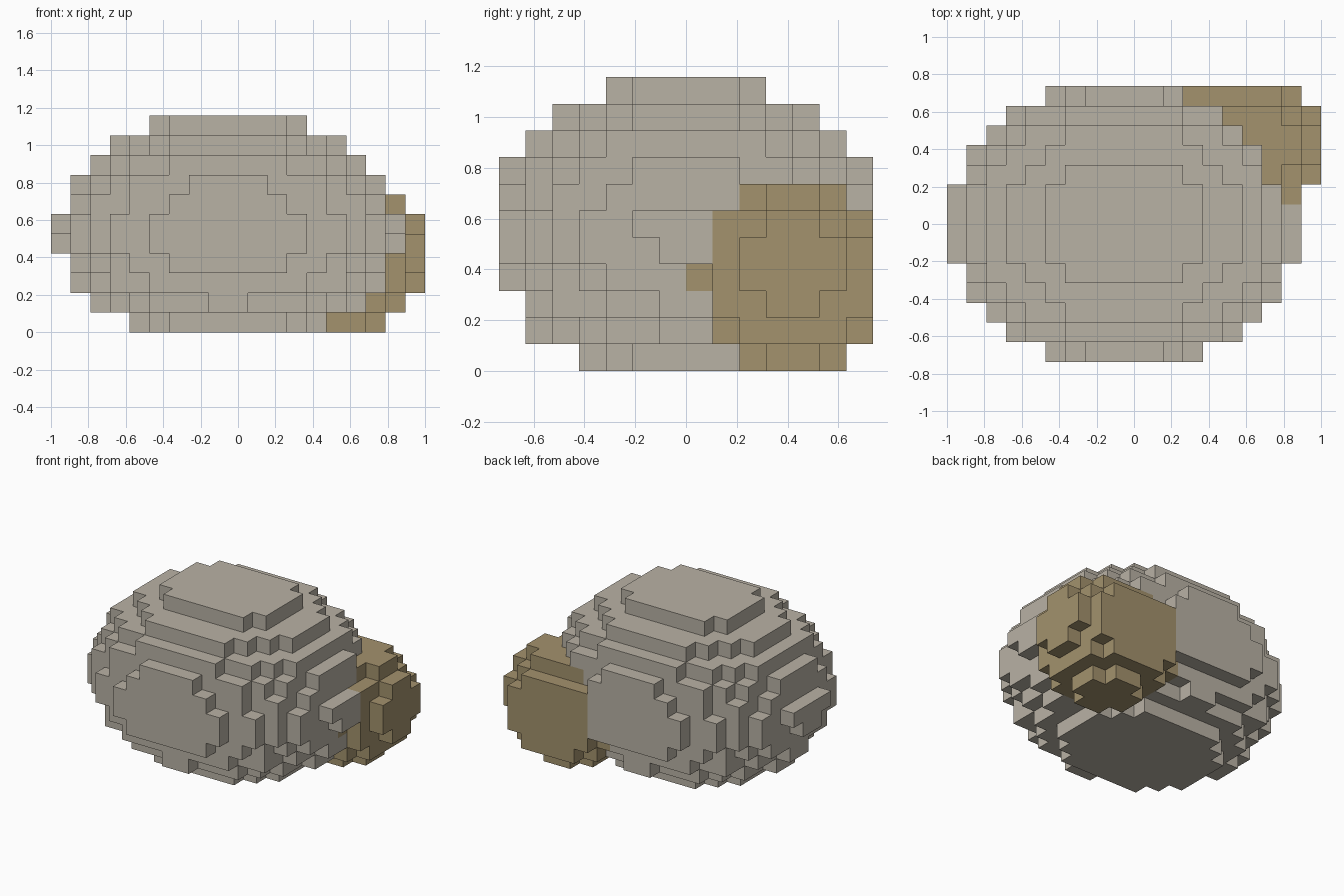
import bpy
import bmesh
from mathutils import Vector

cube = bpy.data.objects.get("Cube")
if cube:
    bpy.data.objects.remove(cube, do_unlink=True)

# Grid of cubic cells: 19 wide, 14 deep, 11 high
NX, NY, NZ = 19, 14, 11
S = 2.0 / NX
ORIGIN = Vector((-1.0, -NY * S / 2, 0.0))


def flat_material(name, rgb):
    mat = bpy.data.materials.new(name)
    mat.use_nodes = True
    mat.diffuse_color = (*rgb, 1)
    bsdf = next(n for n in mat.node_tree.nodes if n.type == 'BSDF_PRINCIPLED')
    bsdf.inputs["Base Color"].default_value = (*rgb, 1)
    bsdf.inputs["Roughness"].default_value = 0.9
    return mat


def ellipsoid_cells(center, weights):
    """Cells whose middle lies in the ellipsoid (weights are 1 / radius squared)."""
    return {
        (i, j, k)
        for i in range(NX) for j in range(NY) for k in range(NZ)
        if sum(w * (c + 0.5 - m) ** 2
               for c, m, w in zip((i, j, k), center, weights)) <= 1.0
    }


def build_blocks(name, cells, solid, mat):
    """Outer faces of the given cells; faces against other solid cells are left out."""
    bm = bmesh.new()
    verts = {}

    def vert(p):
        if p not in verts:
            verts[p] = bm.verts.new(ORIGIN + Vector(p) * S)
        return verts[p]

    for cell in sorted(cells):
        for axis in range(3):
            u, v = (axis + 1) % 3, (axis + 2) % 3
            for side in (0, 1):
                near = list(cell)
                near[axis] += 2 * side - 1
                if tuple(near) in solid:
                    continue
                ring = []
                for du, dv in ((0, 0), (1, 0), (1, 1), (0, 1)):
                    p = list(cell)
                    p[axis] += side
                    p[u] += du
                    p[v] += dv
                    ring.append(vert(tuple(p)))
                bm.faces.new(ring if side else ring[::-1])

    mesh = bpy.data.meshes.new(name)
    bm.to_mesh(mesh)
    bm.free()
    mesh.materials.append(mat)
    obj = bpy.data.objects.new(name, mesh)
    bpy.context.collection.objects.link(obj)
    return obj


# Large boulder with a flattened base, and a smaller lump on its back left side
boulder = ellipsoid_cells((9.0, 7.0, 5.25), (0.0132, 0.0188, 0.0288))
lump = ellipsoid_cells((14.9, 10.97, 3.75), (0.0573, 0.0645, 0.0775))
lump.add((17, 8, 5))  # corner cell where the lump meets the boulder

solid = boulder | lump
build_blocks("boulder", boulder - lump, solid,
             flat_material("stone grey", (0.485, 0.445, 0.376)))
build_blocks("side_lump", lump, solid,
             flat_material("earth tan", (0.366, 0.287, 0.153)))
